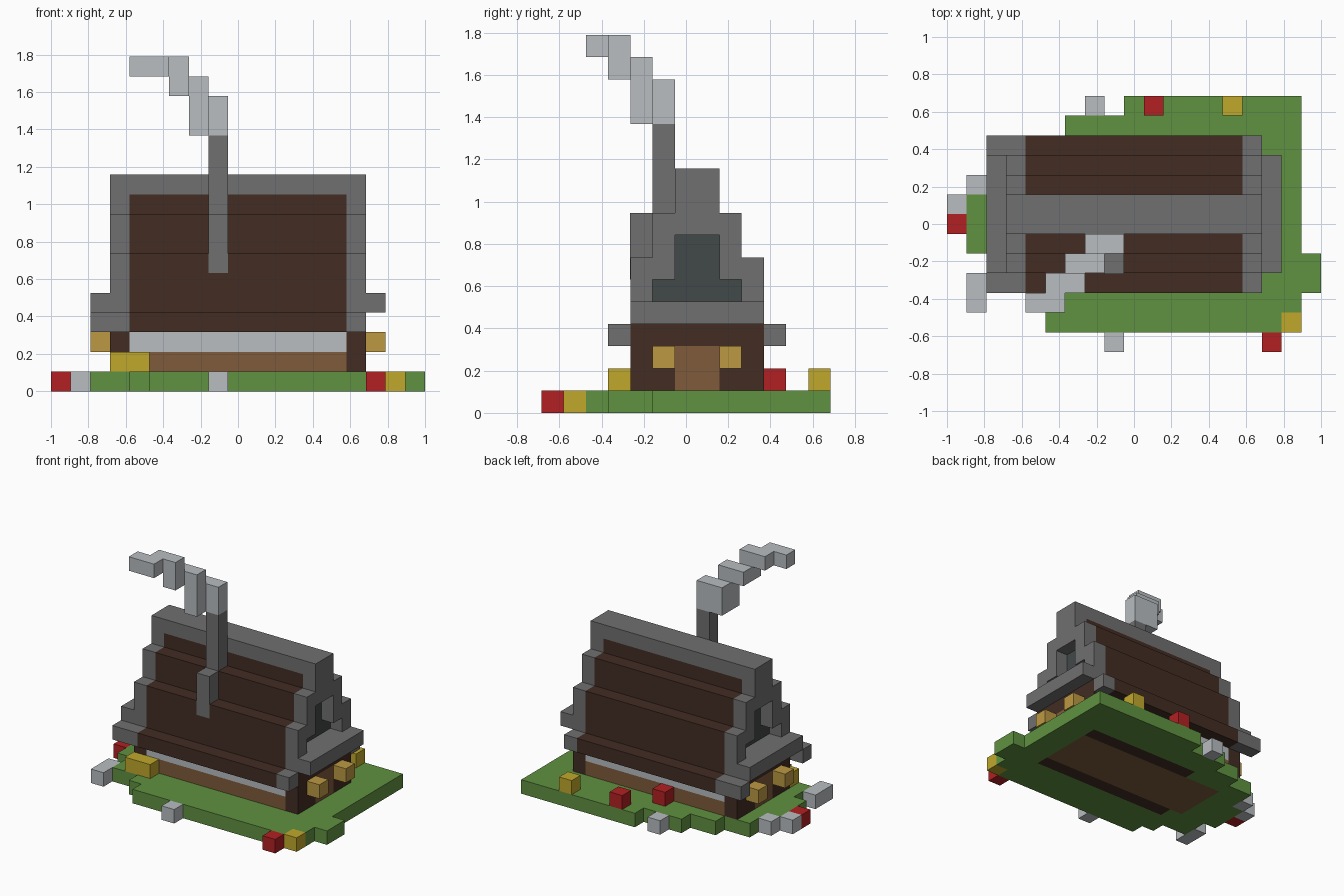
import bpy, bmesh
from mathutils import Vector

cube = bpy.data.objects.get("Cube")
if cube:
    bpy.data.objects.remove(cube)

# Block grid: whole-number cells, shifted so the model is centred
UNIT = 2 / 19
CENTRE = Vector((9.5, 6.5, 0))
MIDDLE = 14          # depth mirror sum of the house
LENGTH = 19          # length mirror sum of the house


def material(name, rgb):
    linear = []
    for value in rgb:
        c = value / 255
        linear.append(c / 12.92 if c < 0.04 else ((c + 0.055) / 1.055) ** 2.4)
    colour = (*linear, 1)
    mat = bpy.data.materials.new(name)
    mat.use_nodes = True
    mat.diffuse_color = colour
    shader = mat.node_tree.nodes["Principled BSDF"]
    shader.inputs["Base Color"].default_value = colour
    shader.inputs["Roughness"].default_value = 0.9
    return mat


grass = material("grass_green", (96, 145, 64))
stone = material("stone_grey", (112, 112, 112))
pale = material("pale_grey", (184, 189, 192))
timber = material("dark_timber", (66, 44, 35))
plank = material("plank_brown", (126, 91, 58))
red = material("flower_red", (178, 32, 34))
yellow = material("flower_yellow", (192, 168, 44))
amber = material("lantern_amber", (188, 152, 66))
glass = material("dark_glass", (66, 72, 72))


def blocks(name, mat, boxes):
    """One object made of boxes, each given as x, y and z ranges in cells."""
    bm = bmesh.new()
    for xs, ys, zs in boxes:
        low = Vector((xs[0], ys[0], zs[0])) - CENTRE
        high = Vector((xs[1], ys[1], zs[1])) - CENTRE
        made = bmesh.ops.create_cube(bm, size=1)
        for v in made["verts"]:
            v.co = Vector([(low[a] if v.co[a] < 0 else high[a]) * UNIT for a in range(3)])
    mesh = bpy.data.meshes.new(name)
    bm.to_mesh(mesh)
    bm.free()
    mesh.materials.append(mat)
    obj = bpy.data.objects.new(name, mesh)
    bpy.context.collection.objects.link(obj)
    return obj


def cell(x, y, z, width=1, depth=1, height=1):
    return ((x, x + width), (y, y + depth), (z, z + height))


def flip_x(box):
    xs, ys, zs = box
    return ((LENGTH - xs[1], LENGTH - xs[0]), ys, zs)


def flip_y(box):
    xs, ys, zs = box
    return (xs, (MIDDLE - ys[1], MIDDLE - ys[0]), zs)


def both_ends(boxes):
    return boxes + [flip_x(b) for b in boxes]


def both_sides(boxes):
    return boxes + [flip_y(b) for b in boxes]


# Ground: rows of turf, split around the sunken floor
GROUND = (0, 1)
floor_span = {4: (5, 16), 9: (7, 16)}
for row in range(5, 9):
    floor_span[row] = (4, 16)
row_start = {1: 5, 2: 4, 10: 4, 11: 6, 12: 9}
turf = []
for row in range(1, 13):
    start = 1 if row in (5, 6, 7) else row_start.get(row, 2)
    end = 17 if row == 1 else 19 if row in (3, 4) else 18
    ys = (row, row + 1)
    if row in floor_span:
        a, b = floor_span[row]
        turf += [((start, a), ys, GROUND), ((b, end), ys, GROUND)]
    else:
        turf.append(((start, end), ys, GROUND))
blocks("ground", grass, turf)
blocks("floor", plank, [((4, 16), (5, 9), GROUND)])
blocks("foundation", timber,
       [(floor_span[r], (r, r + 1), GROUND) for r in (4, 9)])

# House body
LONG = (4, 15)
END = (15, 16)
HOUSE = (4, 10)
blocks("plank_wall", plank, [(LONG, HOUSE, (1, 2))])
blocks("pale_wall_band", pale, [(LONG, HOUSE, (2, 3))])
end_wall = both_sides([(END, (4, 6), (1, 3))]) + [(END, HOUSE, (3, 4))]
blocks("end_wall", timber, both_ends(end_wall))
blocks("door", plank, both_ends([(END, (6, 8), (1, 3))]))
blocks("lantern", amber, both_ends(both_sides([cell(16, 5, 2)])))

# Stepped roof: each tier is set back by one cell
tiers = [(3, 3, 4), (4, 4, 7), (5, 7, 9), (6, 9, 10)]
blocks("roof", timber,
       [(LONG, (y, MIDDLE - y), (low, high)) for y, low, high in tiers])
blocks("ridge", stone, [((3, 16), (6, 8), (10, 11))])

# Stone gable frames with a stepped window opening
frame = both_sides([cell(15, 3, 3), cell(15, 4, 5),
                    cell(15, 4, 6, depth=2), cell(15, 5, 7)])
frame += [(END, HOUSE, (4, 5)), (END, (5, 9), (8, 9)), (END, (6, 8), (9, 10))]
blocks("gable_frame", stone, both_ends(frame))
awning = both_ends([((16, 17), HOUSE, (4, 5))]) + both_sides([cell(2, 3, 3)])
blocks("awning", stone, awning)
PANE = (15, 15.06)
blocks("gable_window", glass,
       both_ends([(PANE, (5, 9), (5, 6)), (PANE, (6, 8), (6, 8))]))

# Chimney and drifting smoke
blocks("chimney", stone, [((8, 9), (3.97, 5), (6, 9)), cell(8, 5, 9, height=4)])
blocks("smoke", pale, [
    cell(7, 5, 13, width=2, height=2),
    cell(7, 4, 13, height=3), cell(6, 4, 15),
    cell(6, 3, 15, height=2), cell(5, 3, 16),
    cell(4, 2, 16, width=2)])

# Flowers and stones around the garden
blocks("red_flower", red,
       [cell(0, 6, 0), cell(16, 0, 0), cell(10, 12, 1), cell(8, 10, 1)])
blocks("yellow_flower", yellow,
       [cell(17, 1, 0), cell(14, 12, 1), cell(3, 3, 1, width=2)])
blocks("garden_stone", pale,
       [cell(8, 0, 0), cell(7, 12, 0), cell(1, 8, 0),
        cell(0, 7, 0), cell(1, 2, 0, depth=2)])
